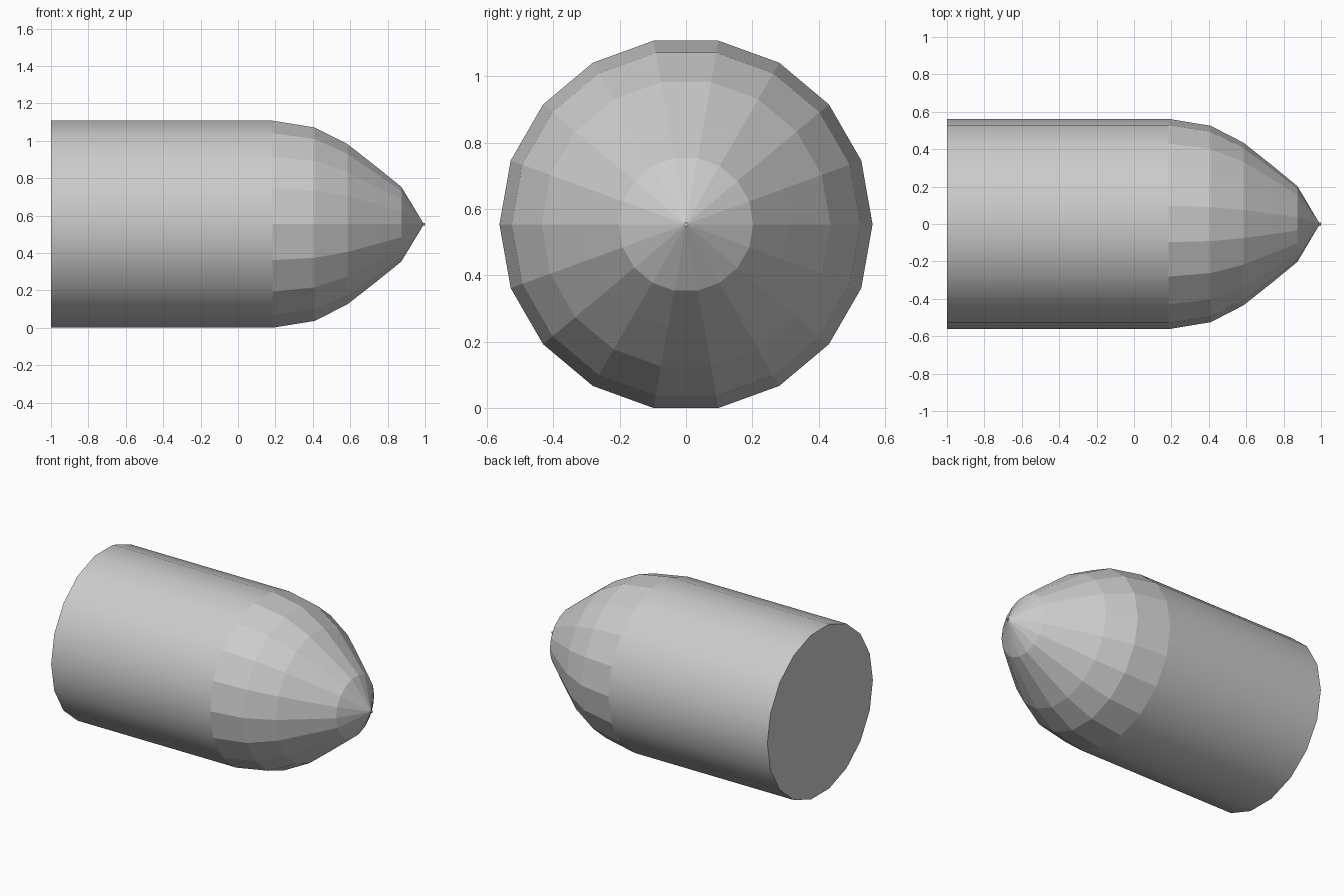
import bpy
import bmesh
import math

SIDES = 18
AXIS_Z = 0.554

cube = bpy.data.objects.get("Cube")
if cube:
    bpy.data.objects.remove(cube, do_unlink=True)

grey = bpy.data.materials.new("light_grey")
grey.use_nodes = True
colour = (0.6, 0.6, 0.6, 1)
grey.diffuse_color = colour
grey.node_tree.nodes["Principled BSDF"].inputs["Base Color"].default_value = colour


def lathe(name, profile, cap_start=False, cap_end=False, smooth=False):
    """Sweep (x, radius) points around the long axis."""
    bm = bmesh.new()
    rings = []
    for x, r in profile:
        angles = [math.tau * i / SIDES for i in range(SIDES)]
        rings.append([bm.verts.new((x, r * math.cos(a), r * math.sin(a)))
                      for a in angles])
    for a, b in zip(rings, rings[1:]):
        for i in range(SIDES):
            j = (i + 1) % SIDES
            face = bm.faces.new((a[i], a[j], b[j], b[i]))
            face.smooth = smooth
    if cap_start:
        bm.faces.new(rings[0][::-1])
    if cap_end:
        bm.faces.new(rings[-1])
    bmesh.ops.recalc_face_normals(bm, faces=bm.faces)
    # An open shell needs its outward side checked
    bm.normal_update()
    side = bm.faces[0]
    if side.normal.dot(side.calc_center_median()) < 0 and not cap_start:
        bmesh.ops.reverse_faces(bm, faces=bm.faces)
    # Keep the rim of the flat end crisp
    for edge in bm.edges:
        if len(edge.link_faces) == 2 and edge.calc_face_angle() > math.radians(40):
            edge.smooth = False
    mesh = bpy.data.meshes.new(name)
    bm.to_mesh(mesh)
    bm.free()
    mesh.materials.append(grey)
    obj = bpy.data.objects.new(name, mesh)
    obj.location.z = AXIS_Z
    bpy.context.collection.objects.link(obj)
    return obj


# Smooth barrel with a flat rear end
lathe("body", [(-1, 0.562), (0.185, 0.562)], cap_start=True, smooth=True)

# Faceted nose
lathe("nose", [(0.185, 0.562), (0.41, 0.525), (0.585, 0.435),
               (0.74, 0.312), (0.873, 0.203), (0.99, 0.007)])

# Tiny blunt pin at the point
lathe("tip", [(0.99, 0.007), (1, 0.007)], cap_end=True)
